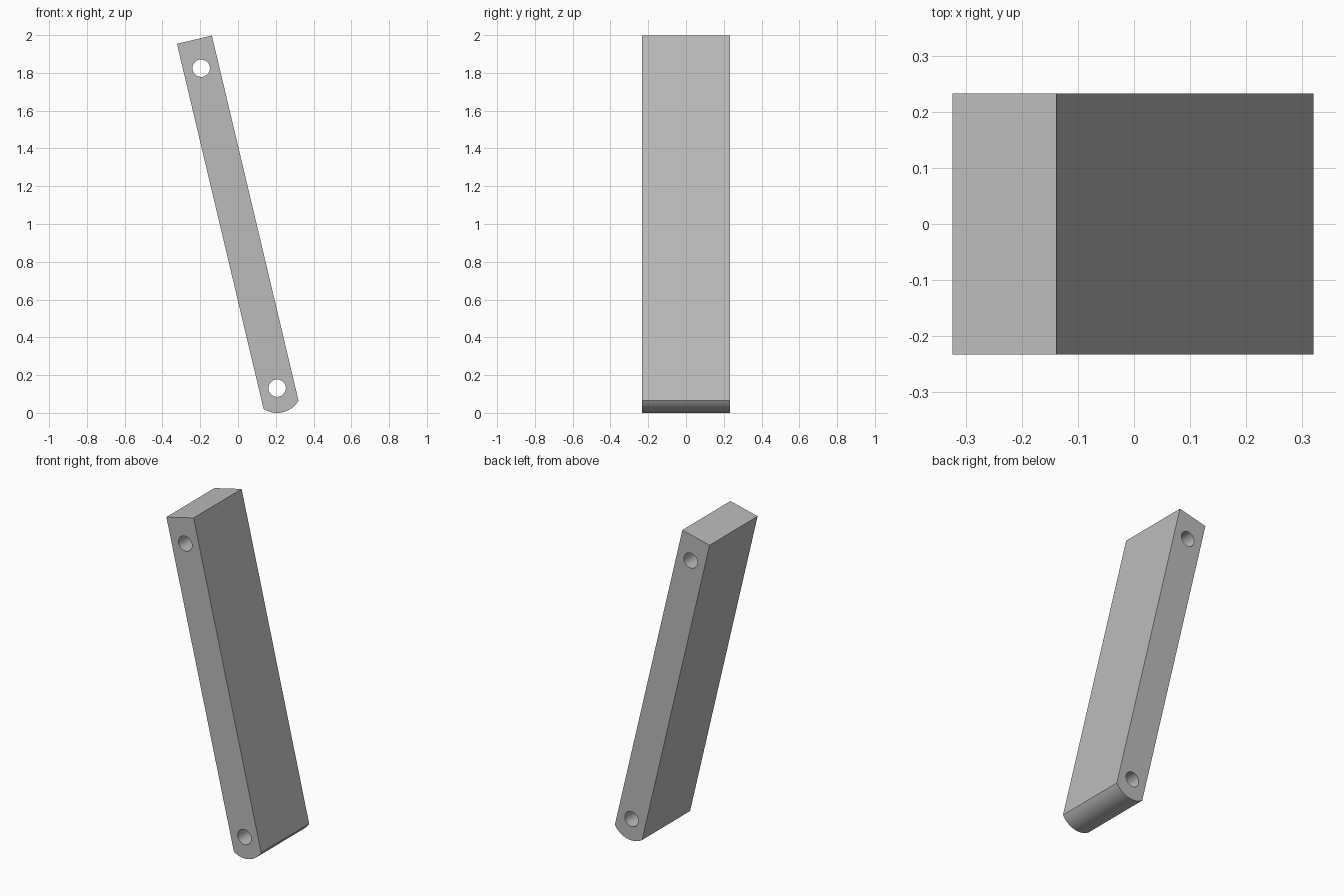
import bpy, bmesh, math
from mathutils import Matrix

cube = bpy.data.objects.get("Cube")
if cube:
    bpy.data.objects.remove(cube, do_unlink=True)

HALF_W, HALF_D = 0.095, 0.233      # bar cross-section
TIP_R, HOLE_R = 0.131, 0.046       # rounded foot and pin holes
TOP, HOLE_GAP = 1.896, 1.741       # measured from the lower hole centre
LEAN = math.radians(-13.35)

grey = bpy.data.materials.new("plain grey")
grey.use_nodes = True
colour = (0.5, 0.5, 0.5, 1)
grey.diffuse_color = colour
grey.node_tree.nodes["Principled BSDF"].inputs["Base Color"].default_value = colour


def make_object(name, bm):
    mesh = bpy.data.meshes.new(name)
    bmesh.ops.recalc_face_normals(bm, faces=bm.faces)
    bm.to_mesh(mesh)
    bm.free()
    mesh.materials.append(grey)
    obj = bpy.data.objects.new(name, mesh)
    bpy.context.collection.objects.link(obj)
    return obj


# Bar: square top, foot rounded about the lower hole
half_angle = math.asin(HALF_W / TIP_R)
steps = 24
profile = [(HALF_W, TOP), (-HALF_W, TOP)]
for i in range(steps + 1):
    a = -half_angle + 2 * half_angle * i / steps
    profile.append((TIP_R * math.sin(a), -TIP_R * math.cos(a)))

bm = bmesh.new()
face = bm.faces.new([bm.verts.new((x, -HALF_D, z)) for x, z in profile])
extruded = bmesh.ops.extrude_face_region(bm, geom=[face], use_keep_orig=True)
moved = [g for g in extruded["geom"] if isinstance(g, bmesh.types.BMVert)]
bmesh.ops.translate(bm, verts=moved, vec=(0, 2 * HALF_D, 0))
bar = make_object("link_bar", bm)

# Pin holes through the full depth
bm = bmesh.new()
for z in (0, HOLE_GAP):
    place = Matrix.Translation((0, 0, z)) @ Matrix.Rotation(math.pi / 2, 4, 'X')
    bmesh.ops.create_cone(bm, cap_ends=True, segments=48, radius1=HOLE_R,
                          radius2=HOLE_R, depth=3 * HALF_D, matrix=place)
cutter = make_object("hole_cutter", bm)
cutter.hide_render = True

cut = bar.modifiers.new("pin holes", 'BOOLEAN')
cut.operation = 'DIFFERENCE'
cut.solver = 'EXACT'
cut.object = cutter
bpy.context.view_layer.objects.active = bar
bar.select_set(True)
bpy.ops.object.modifier_apply(modifier=cut.name)
bpy.data.objects.remove(cutter, do_unlink=True)

# Lean the bar and stand it on the ground
bar.data.transform(Matrix.Translation((0.207, 0, TIP_R)) @ Matrix.Rotation(LEAN, 4, 'Y'))
bpy.ops.object.shade_smooth_by_angle(angle=math.radians(30))
